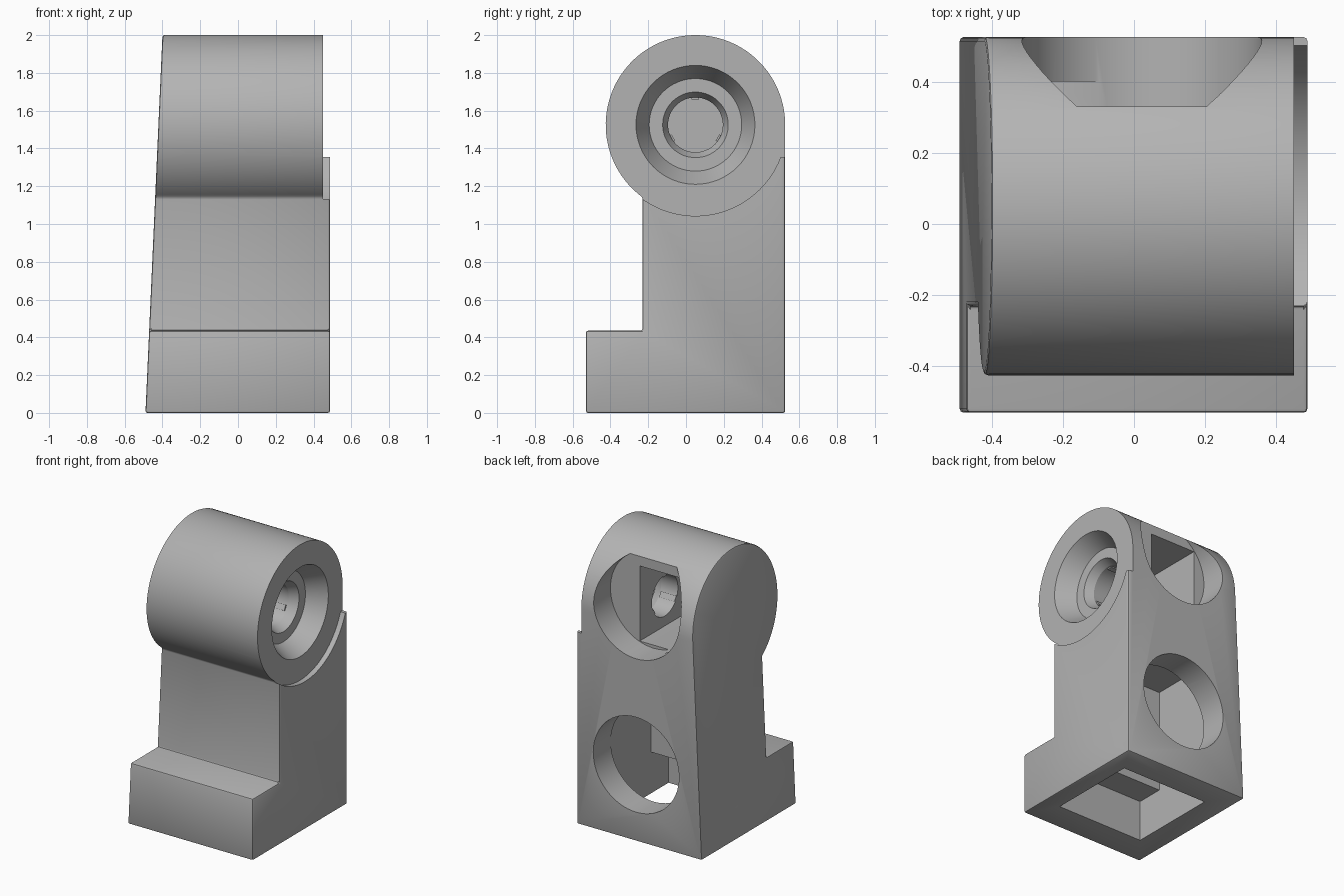
import bpy, bmesh, math
from mathutils import Matrix, Vector

old = bpy.data.objects.get("Cube")
if old:
    bpy.data.objects.remove(old, do_unlink=True)

HIP_Y, HIP_Z, HIP_R = 0.05, 1.525, 0.475
RIGHT, HIP_FACE = 0.487, 0.45
BORE_X, BORE_FLOOR = 0.022, 0.33

# Single plastic colour
grey = bpy.data.materials.new("light grey plastic")
grey.use_nodes = True
colour = (0.45, 0.45, 0.45, 1)
grey.diffuse_color = colour
grey.node_tree.nodes["Principled BSDF"].inputs["Base Color"].default_value = colour


def make(name, bm):
    bmesh.ops.recalc_face_normals(bm, faces=bm.faces)
    mesh = bpy.data.meshes.new(name)
    bm.to_mesh(mesh)
    bm.free()
    mesh.materials.append(grey)
    obj = bpy.data.objects.new(name, mesh)
    bpy.context.collection.objects.link(obj)
    return obj


def box(name, xs, ys, zs):
    bm = bmesh.new()
    bmesh.ops.create_cube(bm, size=1)
    for v in bm.verts:
        v.co = [r[0] if c < 0 else r[1] for c, r in zip(v.co, (xs, ys, zs))]
    return make(name, bm)


def tapered(name, axis, start, end, centre, r1, r2, sides=64):
    """Cylinder or cone along x or y; centre gives the other two coordinates."""
    bm = bmesh.new()
    bmesh.ops.create_cone(bm, cap_ends=True, segments=sides,
                          radius1=r1, radius2=r2, depth=end - start)
    mid = (start + end) / 2
    if axis == "x":
        rot, pos = Matrix.Rotation(math.pi / 2, 4, "Y"), (mid, *centre)
    else:
        rot, pos = Matrix.Rotation(-math.pi / 2, 4, "X"), (centre[0], mid, centre[1])
    bm.transform(Matrix.Translation(Vector(pos)) @ rot)
    return make(name, bm)


def apply_modifiers(obj):
    graph = bpy.context.evaluated_depsgraph_get()
    mesh = bpy.data.meshes.new_from_object(obj.evaluated_get(graph))
    obj.modifiers.clear()
    obj.data = mesh


# Leg outline in the y-z plane: foot, shin and round hip
outline = [(-0.53, 0), (0.525, 0)]
end_angle = math.pi + math.asin(0.384 / HIP_R)
steps = 72
for i in range(steps + 1):
    a = end_angle * i / steps
    outline.append((HIP_Y + HIP_R * math.cos(a), HIP_Z + HIP_R * math.sin(a)))
outline += [(-0.23, 0.435), (-0.53, 0.435)]

# Extrude between the leaning outer side and the straight inner side
bm = bmesh.new()
lean = [bm.verts.new((-0.49 + 0.045 * z, y, z)) for y, z in outline]
flat = [bm.verts.new((RIGHT, y, z)) for y, z in outline]
bm.faces.new(lean)
bm.faces.new(flat[::-1])
for i in range(len(outline)):
    j = (i + 1) % len(outline)
    bm.faces.new((lean[i], lean[j], flat[j], flat[i]))
leg = make("leg", bm)
bevel = leg.modifiers.new("soft edges", "BEVEL")
bevel.width = 0.011
bevel.segments = 2
bevel.limit_method = "ANGLE"
bevel.angle_limit = math.radians(30)
apply_modifiers(leg)

hip = (HIP_Y, HIP_Z)
cutters = [
    # Recess beside the hip, leaving the raised rim below it
    tapered("hip_recess", "x", HIP_FACE, 0.6, hip, 0.482, 0.482, 128),
    box("rim_top", (HIP_FACE, 0.6), (-0.6, 0.6), (1.355, 2.1)),
    # Hollow shin and foot, open underneath
    box("shin_hollow", (-0.32, 0.36), (-0.126, BORE_FLOOR), (-0.1, 1.02)),
    box("foot_hollow", (-0.32, 0.36), (-0.32, -0.1), (-0.1, 0.29)),
    # Round holes in the back
    tapered("lower_back_hole", "y", BORE_FLOOR - 0.01, 0.7, (BORE_X, 0.54), 0.335, 0.335),
    tapered("upper_back_hole", "y", BORE_FLOOR, 0.7, (BORE_X, 1.625), 0.337, 0.337),
    box("hip_hollow", (-0.23, 0.13), (-0.2, 0.4), (1.31, 1.84)),
    # Stepped axle socket
    tapered("socket_cone", "x", 0.32, HIP_FACE + 0.002, hip, 0.245, 0.316),
    tapered("axle_lead_in", "x", 0.26, 0.325, hip, 0.145, 0.176),
    tapered("axle_hole", "x", 0.1, 0.3, hip, 0.145, 0.145),
]
for cutter in cutters:
    cut = leg.modifiers.new(cutter.name, "BOOLEAN")
    cut.operation = "DIFFERENCE"
    cut.solver = "EXACT"
    cut.object = cutter
    cutter.hide_render = True
apply_modifiers(leg)
for cutter in cutters:
    bpy.data.objects.remove(cutter, do_unlink=True)

# Small ribs that grip the axle
ribs = []
for i in range(3):
    a = math.radians(90 + 120 * i)
    bm = bmesh.new()
    bmesh.ops.create_cube(bm, size=1)
    bm.transform(Matrix.Translation((0.19, HIP_Y + 0.143 * math.cos(a), HIP_Z + 0.143 * math.sin(a)))
                 @ Matrix.Rotation(a, 4, "X") @ Matrix.Diagonal((0.12, 0.016, 0.04, 1)))
    ribs.append(make(f"axle_rib_{i + 1}", bm))

bpy.ops.object.select_all(action="DESELECT")
leg.select_set(True)
bpy.context.view_layer.objects.active = leg
bpy.ops.object.shade_smooth_by_angle(angle=math.radians(25))
